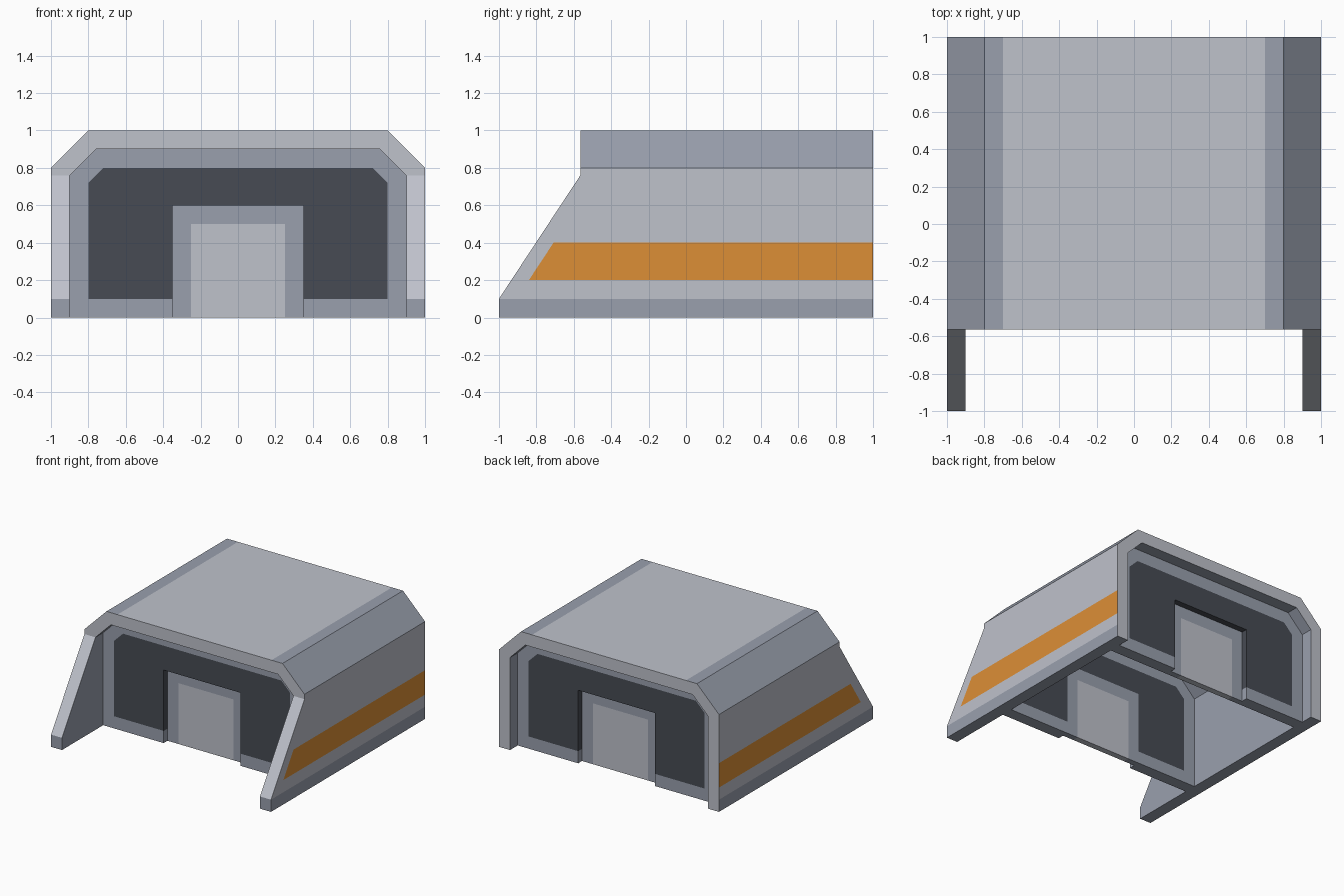
import bpy, bmesh
from mathutils import Vector

if "Cube" in bpy.data.objects:
    bpy.data.objects.remove(bpy.data.objects["Cube"])

COLOURS = {
    "light_grey": (0.52, 0.54, 0.60, 1),
    "blue_grey": (0.32, 0.35, 0.42, 1),
    "dark_grey": (0.063, 0.07, 0.087, 1),
    "orange": (0.72, 0.275, 0.037, 1),
}
MATS = []
for mat_name, colour in COLOURS.items():
    m = bpy.data.materials.new(mat_name)
    m.diffuse_color = colour
    m.use_nodes = True
    m.node_tree.nodes["Principled BSDF"].inputs["Base Color"].default_value = m.diffuse_color
    MATS.append(m)
LIGHT, BLUE, DARK, ORANGE = range(4)


def arch(half):
    """Right-hand half of an arch, mirrored across x = 0."""
    return half + [(-x, z) for x, z in reversed(half)]


def ring(outer, inner):
    return arch(outer) + arch(inner)[::-1]


def prism(regions, y0, y1):
    """Extrude adjoining xz regions (points, material) into one solid."""
    bm = bmesh.new()
    verts, sides = {}, {}

    def vert(p, y):
        key = (p, y)
        if key not in verts:
            verts[key] = bm.verts.new((p[0], y, p[1]))
        return verts[key]

    for pts, mat in regions:
        for y in (y0, y1):
            bm.faces.new([vert(p, y) for p in pts]).material_index = mat
        for a, b in zip(pts, pts[1:] + pts[:1]):
            key = frozenset((a, b))
            if key in sides:
                del sides[key]          # shared edge: no wall inside
            else:
                sides[key] = (a, b, mat)
    for a, b, mat in sides.values():
        f = bm.faces.new([vert(a, y0), vert(b, y0), vert(b, y1), vert(a, y1)])
        f.material_index = mat
    bmesh.ops.recalc_face_normals(bm, faces=bm.faces[:])
    return bm


def finish(name, bm):
    bmesh.ops.recalc_face_normals(bm, faces=bm.faces[:])
    mesh = bpy.data.meshes.new(name)
    bm.to_mesh(mesh)
    bm.free()
    for m in MATS:
        mesh.materials.append(m)
    ob = bpy.data.objects.new(name, mesh)
    bpy.context.collection.objects.link(ob)
    return ob


def cut(bm, co, no, faces=None):
    faces = faces or bm.faces[:]
    edges = {e for f in faces for e in f.edges}
    vs = {v for f in faces for v in f.verts}
    bmesh.ops.bisect_plane(bm, geom=list(vs) + list(edges) + faces,
                           dist=1e-5, plane_co=co, plane_no=no)


# Outer shell: chamfered arch whose side walls sweep forward at the base
FRONT, BACK = -0.565, 1.0
INNER = [(0.9, 0), (0.9, 0.76), (0.76, 0.9)]
bm = prism([(ring([(1, 0), (1, 0.8), (0.8, 1)], INNER), LIGHT)], -1, BACK)
for z in (0.1, 0.76):
    cut(bm, (0, 0, z), (0, 0, 1))
for v in bm.verts:
    if v.co.y < 0 and v.co.z > 0.7:
        v.co.y = FRONT
bm.normal_update()

# Shell colour bands: skirt, side stripe, roof edges
for z in (0.2, 0.4):
    cut(bm, (0, 0, z), (0, 0, 1))
for x in (-0.7, 0.7):
    cut(bm, (x, 0, 0), (1, 0, 0))
bm.normal_update()
stripe = [f for f in bm.faces if abs(f.normal.x) > 0.9
          and abs(f.calc_center_median().x) > 0.95
          and 0.2 < f.calc_center_median().z < 0.4]
cut(bm, (0, -0.84, 0.2), Vector((0, 0.66, -0.435)), stripe)
bmesh.ops.recalc_face_normals(bm, faces=bm.faces[:])
for f in bm.faces:
    c, n = f.calc_center_median(), f.normal
    outside = abs(c.x) > 0.95
    if abs(n.x) > 0.9 and outside:
        if c.z < 0.1:
            f.material_index = BLUE
        elif 0.2 < c.z < 0.4 and c.y > -0.5:
            f.material_index = ORANGE
    elif abs(n.y) < 0.1:
        roof = n.z > 0.9 and abs(c.x) < 0.7
        f.material_index = LIGHT if roof else BLUE
    elif n.y < 0 and c.z < 0.1:
        f.material_index = BLUE
finish("outer_shell", bm)

# End walls, each with a framed dark panel and a recessed doorway
PANEL = [(0.35, 0.1), (0.8, 0.1), (0.8, 0.72), (0.72, 0.8)]
wall = [(ring(INNER, [(0.35, 0)] + PANEL), BLUE),
        (ring(PANEL, [(0.35, 0.6)]), DARK)]
DOOR = [(0.25, 0), (0.25, 0.5)]
door = [(ring([(0.35, 0), (0.35, 0.6)], DOOR), BLUE), (arch(DOOR), LIGHT)]
for end, y, inward in (("front", FRONT, 1), ("back", BACK, -1)):
    outer, recess, inner = (y + inward * d for d in (0.1, 0.15, 0.2))
    finish(end + "_wall", prism(wall, outer, inner))
    finish(end + "_door", prism(door, recess, inner))
